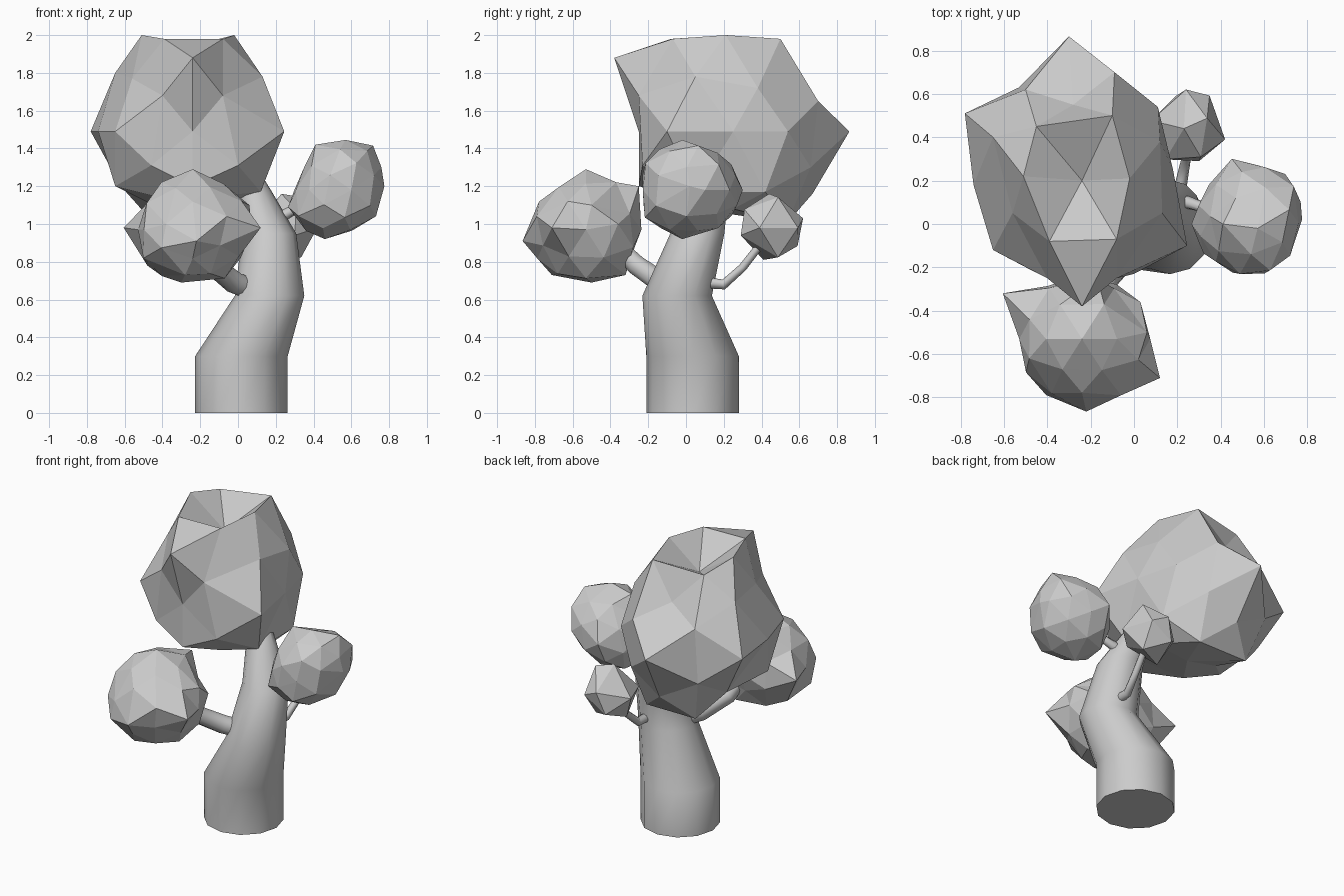
import bpy, bmesh, math, random
from mathutils import Vector, Matrix

random.seed(4)


def finish(bm, name, angle):
    bmesh.ops.recalc_face_normals(bm, faces=bm.faces[:])
    me = bpy.data.meshes.new(name)
    bm.to_mesh(me)
    bm.free()
    ob = bpy.data.objects.new(name, me)
    bpy.context.collection.objects.link(ob)
    if angle:
        bpy.ops.object.select_all(action='DESELECT')
        ob.select_set(True)
        bpy.context.view_layer.objects.active = ob
        bpy.ops.object.shade_smooth_by_angle(angle=math.radians(angle))
    return ob


def tube(name, path, sides, level=False):
    """Loft rings (x, y, z, radius) along a path; level keeps rings horizontal."""
    bm = bmesh.new()
    pts = [Vector(p[:3]) for p in path]
    rings = []
    for i, p in enumerate(pts):
        t = pts[min(i + 1, len(pts) - 1)] - pts[max(i - 1, 0)]
        if level:
            t = Vector((0, 0, 1))
        t.normalize()
        u = (Vector((1, 0, 0)) - t * t.x).normalized()
        v = t.cross(u)
        rings.append([bm.verts.new(p + path[i][3] * (u * math.cos(a) + v * math.sin(a)))
                      for a in (2 * math.pi * k / sides for k in range(sides))])
    for a, b in zip(rings, rings[1:]):
        for k in range(sides):
            n = (k + 1) % sides
            bm.faces.new((a[k], a[n], b[n], b[k]))
    bm.faces.new(rings[0][::-1])
    bm.faces.new(rings[-1])
    return finish(bm, name, 60)


def ico_directions(fine):
    """Icosahedron corners in axis-aligned position, plus edge midpoints if fine."""
    g = (1 + 5 ** 0.5) / 2
    pts = []
    for s in (1, -1):
        for t in (g, -g):
            pts += [Vector((0, t, s)), Vector((s, 0, t)), Vector((t, s, 0))]
    pts = [p.normalized() for p in pts]
    if fine:
        pts += [(a + b).normalized() for i, a in enumerate(pts)
                for b in pts[:i] if a.dot(b) > 0.4]
    return pts


def clump(name, centre, size, pulls=(), fine=True, jitter=0.05, shear=0.0, turn=0.0):
    """Faceted leaf ball; each pull moves the nearest corner to that point."""
    bm = bmesh.new()
    for d in ico_directions(fine):
        bm.verts.new(d)
    bmesh.ops.convex_hull(bm, input=bm.verts[:])
    rot = Matrix.Rotation(turn, 3, 'Z')
    for v in bm.verts:
        d = rot @ v.co * (1 + random.uniform(-jitter, jitter))
        v.co = Vector((d.x * size[0] + shear * d.z * size[2],
                       d.y * size[1], d.z * size[2])) + Vector(centre)
    free = list(bm.verts)
    for p in pulls:
        p = Vector(p)
        v = min(free, key=lambda q: (q.co - p).length)
        v.co = p
        free.remove(v)
    return finish(bm, name, 0)


# trunk
tube("trunk", [(0.018, 0.035, 0, 0.245), (0.018, 0.035, 0.3, 0.245),
               (0.167, -0.047, 0.62, 0.184), (0.165, 0.06, 0.95, 0.143),
               (0.085, 0.13, 1.17, 0.095), (0.0, 0.18, 1.35, 0.07)], 12, level=True)

# branches
tube("front_branch", [(0.11, -0.03, 0.64, 0.06), (-0.02, -0.13, 0.69, 0.06),
                      (-0.13, -0.26, 0.78, 0.055), (-0.2, -0.43, 0.95, 0.04)], 10)
tube("right_branch", [(0.14, 0.08, 1.0, 0.036), (0.25, 0.1, 1.05, 0.03),
                      (0.34, 0.07, 1.1, 0.026), (0.48, 0.03, 1.17, 0.02)], 8)
tube("back_branch", [(0.19, 0.0, 0.7, 0.034), (0.22, 0.2, 0.68, 0.027),
                     (0.24, 0.3, 0.77, 0.022), (0.25, 0.44, 0.95, 0.02)], 8)

# main crown: front, sides, top, back, underside
clump("main_foliage", (-0.265, 0.24, 1.49), (0.6, 0.6, 0.6), [
    (-0.24, -0.38, 1.88), (-0.24, -0.25, 1.49), (-0.24, 0.2, 1.82), (-0.3, 0.865, 1.49),
    (-0.78, 0.51, 1.49), (0.245, -0.1, 1.49), (-0.74, 0.18, 1.49), (0.18, 0.25, 1.49),
    (-0.65, -0.12, 1.49), (0.11, 0.54, 1.49),
    (-0.02, 0.21, 2.0), (-0.51, 0.22, 2.0), (-0.39, -0.08, 1.98), (-0.08, -0.07, 1.98),
    (-0.1, 0.5, 1.98), (-0.45, 0.45, 1.95), (0.13, 0.05, 1.78), (-0.56, 0.05, 1.77),
    (0.12, 0.38, 1.72), (-0.65, 0.4, 1.8), (-0.28, 0.55, 1.76),
    (-0.09, 0.7, 1.65), (-0.5, 0.62, 1.66), (-0.05, 0.66, 1.3), (-0.53, 0.63, 1.3),
    (-0.08, -0.25, 1.68), (-0.4, -0.25, 1.68), (0.0, -0.23, 1.31), (-0.46, -0.22, 1.31),
    (-0.24, -0.25, 1.2), (0.12, 0.05, 1.17), (-0.65, 0.05, 1.2),
    (0.12, 0.42, 1.17), (-0.62, 0.45, 1.2), (-0.27, 0.67, 1.16),
    (-0.08, -0.06, 1.15), (-0.45, -0.06, 1.15),
    (0.03, 0.25, 1.08), (-0.45, 0.25, 1.1), (-0.22, 0.25, 1.05)], jitter=0.02)

# front clump
clump("front_foliage", (-0.24, -0.53, 0.97), (0.31, 0.3, 0.29), [
    (-0.605, -0.32, 0.98), (0.12, -0.71, 0.98), (-0.22, -0.865, 0.91),
    (-0.24, -0.53, 1.29), (-0.48, -0.4, 0.78), (-0.3, -0.5, 0.69),
    (0.03, -0.36, 1.0), (-0.06, -0.79, 1.04), (-0.17, -0.25, 1.2),
    (-0.38, -0.78, 1.0), (-0.15, -0.32, 0.73), (-0.28, -0.71, 0.73),
    (0.06, -0.5, 1.1)], jitter=0.07)

# right clump
clump("right_foliage", (0.53, 0.02, 1.18), (0.25, 0.275, 0.26), [
    (0.265, 0.0, 1.09), (0.41, 0.0, 1.42), (0.46, -0.02, 0.92),
    (0.57, -0.02, 1.445), (0.775, 0.02, 1.2)],
    jitter=0.07, shear=0.22, turn=0.3)

# small back clump
clump("back_foliage", (0.25, 0.45, 0.98), (0.18, 0.185, 0.19), [
    (0.42, 0.39, 0.98), (0.24, 0.62, 1.03), (0.23, 0.44, 1.16),
    (0.3, 0.29, 0.94)], fine=False, jitter=0.06, turn=0.4)
